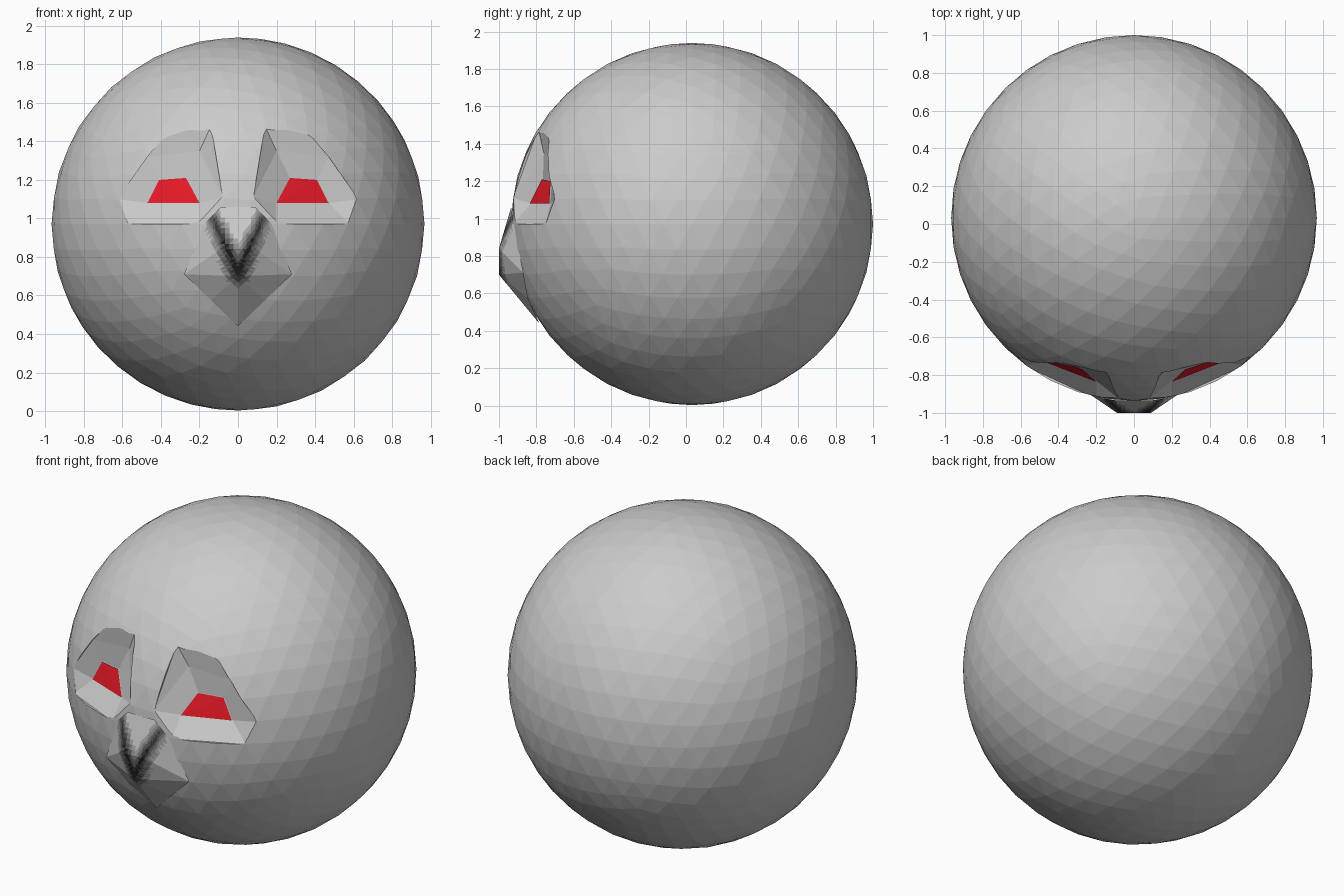
import bpy, bmesh
from mathutils import Vector
from mathutils.geometry import intersect_point_line

if "Cube" in bpy.data.objects:
    bpy.data.objects.remove(bpy.data.objects["Cube"])


def make_object(name, verts, faces, mirror=False):
    bm = bmesh.new()
    for s in ((1, -1) if mirror else (1,)):
        vs = [bm.verts.new((s * x, y, z)) for x, y, z in verts]
        for f in faces:
            bm.faces.new([vs[i] for i in f])
    bmesh.ops.recalc_face_normals(bm, faces=bm.faces)
    me = bpy.data.meshes.new(name)
    bm.to_mesh(me)
    bm.free()
    ob = bpy.data.objects.new(name, me)
    bpy.context.collection.objects.link(ob)
    return ob


def material(name, r, g, b):
    m = bpy.data.materials.new(name)
    m.diffuse_color = (r, g, b, 1)
    m.use_nodes = True
    m.node_tree.nodes["Principled BSDF"].inputs["Base Color"].default_value = m.diffuse_color
    return m


# faceted ball head
bpy.ops.mesh.primitive_ico_sphere_add(subdivisions=4, radius=0.968, location=(0, 0.032, 0.971))
head = bpy.context.object
head.name = "head"

# eye socket: floor (0-3), brow (4), rim (5-11)
eye = [(.20, -.83, 1.08), (.47, -.725, 1.08), (.41, -.718, 1.20), (.27, -.765, 1.21)]
brow = [(.20, -.76, 1.35)]
rim = [(.20, -.925, .97), (.58, -.75, .97), (.625, -.703, 1.10), (.47, -.725, 1.32),
       (.36, -.735, 1.45), (.14, -.79, 1.48), (.08, -.925, 1.11)]
front = [(x, -1.3, z) for x, y, z in rim]
faces = [(0, 1, 2), (0, 2, 3), (5, 6, 1, 0), (6, 7, 1), (7, 8, 2, 1), (8, 4, 3, 2),
         (4, 11, 0, 3), (11, 5, 0), (8, 9, 10, 4), (4, 10, 11)]
n = len(rim)
faces += [(5 + i, 5 + (i + 1) % n, 5 + n + (i + 1) % n, 5 + n + i) for i in range(n)]
faces.append(tuple(range(5 + n, 5 + 2 * n)))
cutter = make_object("socket_cutter", eye + brow + rim + front, faces, True)
cutter.hide_render = True
mod = head.modifiers.new("sockets", 'BOOLEAN')
mod.operation = 'DIFFERENCE'
mod.solver = 'EXACT'
mod.object = cutter
bpy.context.view_layer.objects.active = head
bpy.ops.object.modifier_apply(modifier=mod.name)
bpy.data.objects.remove(cutter)

# red eyes lying on the socket floors
eyes = make_object("eyes", [(x, y - .006, z) for x, y, z in eye], [(0, 1, 2), (0, 2, 3)], True)
eyes.data.materials.append(material("red", .8, .01, .02))
for p in eyes.data.polygons:
    if p.normal.y > 0:
        p.flip()

# snout: front shell of a convex hull
half = [(0, -.938, 1.03), (.09, -.935, 1.06), (.17, -.922, .98), (.09, -1, .84),
        (0, -1, .70), (.28, -.87, .71), (.14, -.845, .575), (0, -.785, .44)]
bm = bmesh.new()
for x, y, z in half:
    for s in ((1, -1) if x else (1,)):
        bm.verts.new((s * x, y, z))
bmesh.ops.convex_hull(bm, input=bm.verts)
bm.normal_update()
back = [f for f in bm.faces if f.normal.y > -0.05 or
        (f.calc_center_median() - Vector((0, .032, .971))).dot(f.normal) < 0]
bmesh.ops.delete(bm, geom=back, context='FACES')
bmesh.ops.subdivide_edges(bm, edges=bm.edges, cuts=7, use_grid_fill=True)

# dark V marking fading out to grey
STEPS = 8
for f in bm.faces:
    c = f.calc_center_median()
    p = Vector((abs(c.x), 0, c.z))
    a, b = Vector((.13, 0, 1.0)), Vector((0, 0, .72))
    q, t = intersect_point_line(p, a, b)
    t = min(max(t, 0), 1)
    d = (p - a.lerp(b, t)).length
    v = (d - .01) / .09 + .25 * (1 - t)
    f.material_index = min(STEPS, max(0, round(v * STEPS)))
me = bpy.data.meshes.new("snout")
bm.to_mesh(me)
bm.free()
for i in range(STEPS + 1):
    g = .01 + .79 * (i / STEPS) ** 1.6
    me.materials.append(material("snout_shade_%d" % i, g, g, g))
bpy.context.collection.objects.link(bpy.data.objects.new("snout", me))
